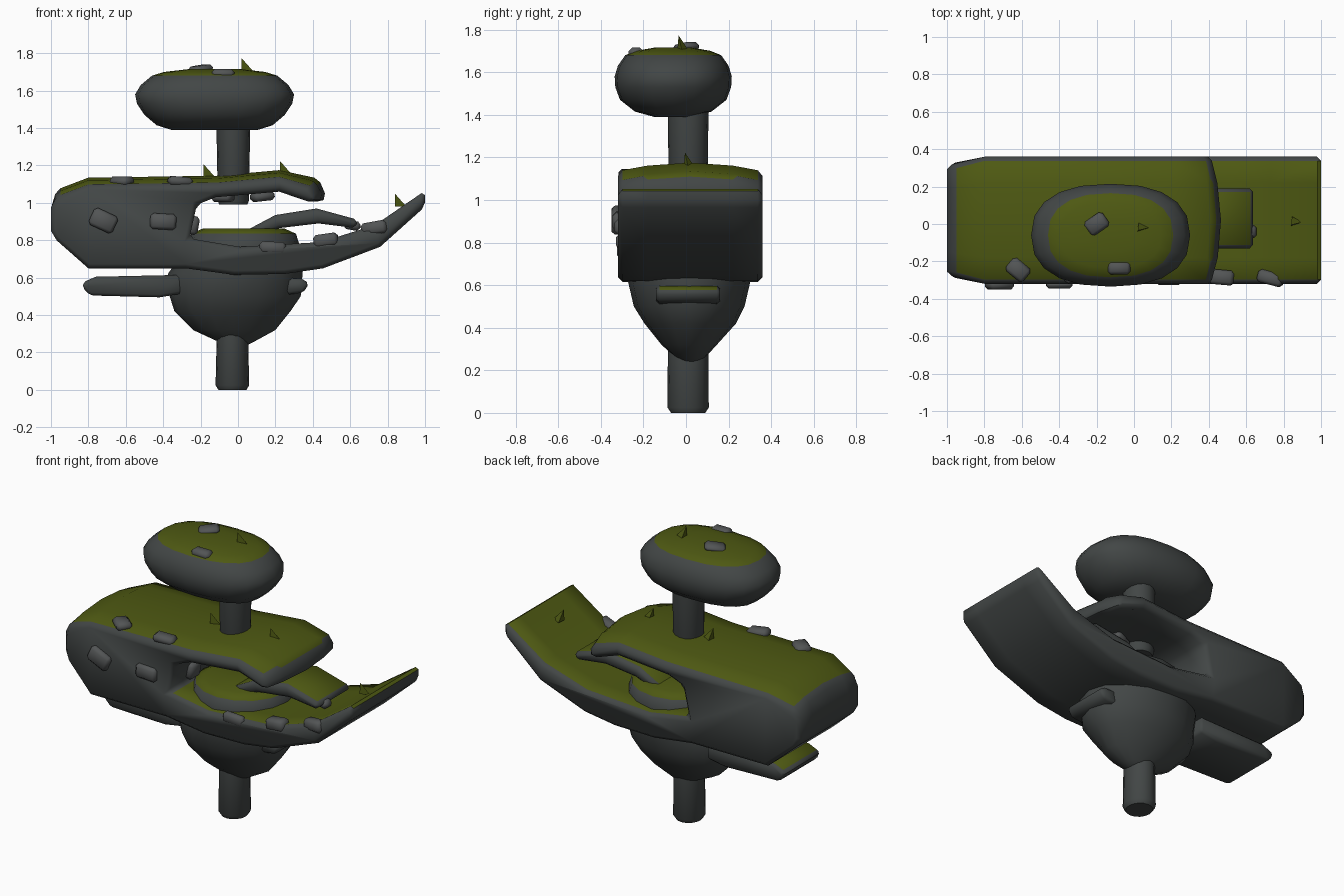
import bpy, bmesh, math
from mathutils import Matrix, Euler, Vector

if "Cube" in bpy.data.objects:
    bpy.data.objects.remove(bpy.data.objects["Cube"])


def mat(name, col):
    m = bpy.data.materials.new(name)
    m.diffuse_color = (*col, 1)
    m.use_nodes = True
    m.node_tree.nodes["Principled BSDF"].inputs["Base Color"].default_value = m.diffuse_color
    return m


STONE = mat("dark stone", (0.055, 0.062, 0.061))
MOSS = mat("moss green", (0.075, 0.098, 0.006))
PEBBLE = mat("light stone", (0.085, 0.09, 0.091))


def finish(bm, name, mats, moss_z=None, moss_n=0.76, smooth=50):
    """Turn a bmesh into an object; faces that look up above moss_z become mossy."""
    bmesh.ops.recalc_face_normals(bm, faces=bm.faces)
    bm.normal_update()
    if moss_z is not None:
        for f in bm.faces:
            if f.normal.z > moss_n and f.calc_center_median().z > moss_z:
                f.material_index = 1
    me = bpy.data.meshes.new(name)
    bm.to_mesh(me)
    bm.free()
    ob = bpy.data.objects.new(name, me)
    bpy.context.collection.objects.link(ob)
    for m in mats:
        me.materials.append(m)
    if smooth:
        bpy.ops.object.select_all(action='DESELECT')
        ob.select_set(True)
        bpy.context.view_layer.objects.active = ob
        bpy.ops.object.shade_smooth_by_angle(angle=math.radians(smooth))
    return ob


def bevel_sharp(bm, width, limit=0.75):
    bmesh.ops.recalc_face_normals(bm, faces=bm.faces)
    sharp = [e for e in bm.edges if e.calc_face_angle(0) > limit]
    bmesh.ops.bevel(bm, geom=sharp, offset=width, segments=1, profile=0.5,
                    affect='EDGES', clamp_overlap=True)


def slab(name, outline, ys, warp=None, caps=None, width=0.02, moss_z=0):
    """Extrude an x-z outline through the y stations, optionally warped."""
    bm = bmesh.new()
    n = len(outline)
    rings = []
    for y in ys:
        rings.append([bm.verts.new(warp(i, x, y, z) if warp else (x, y, z))
                      for i, (x, z) in enumerate(outline)])
    for a, b in zip(rings, rings[1:]):
        for i in range(n):
            j = (i + 1) % n
            bm.faces.new((a[i], a[j], b[j], b[i]))
    for r in (rings[0], rings[-1]):
        for c in caps or [range(n)]:
            bm.faces.new([r[i] for i in c])
    bevel_sharp(bm, width)
    return finish(bm, name, [STONE, MOSS], moss_z)


def lathe(name, rings, seg=16, power=2.0, moss_z=None, moss_n=0.7):
    """Stack of superellipse rings (cx, cy, z, rx, ry), closed at both ends."""
    bm = bmesh.new()
    loops = []
    for cx, cy, z, rx, ry in rings:
        loop = []
        for k in range(seg):
            a = 2 * math.pi * k / seg
            c, s = math.cos(a), math.sin(a)
            loop.append(bm.verts.new((
                cx + rx * math.copysign(abs(c) ** (2 / power), c),
                cy + ry * math.copysign(abs(s) ** (2 / power), s), z)))
        loops.append(loop)
    for a, b in zip(loops, loops[1:]):
        for i in range(seg):
            j = (i + 1) % seg
            bm.faces.new((a[i], a[j], b[j], b[i]))
    bm.faces.new(loops[0])
    bm.faces.new(loops[-1])
    return finish(bm, name, [STONE, MOSS], moss_z, moss_n)


# C-shaped main rock: long upper ledge, back wall and upturned lower ledge
BODY = [(-0.97, 1.07), (-0.80, 1.135), (-0.11, 1.145), (0.22, 1.175), (0.43, 1.13),
        (0.475, 1.03), (0.44, 1.0), (0.22, 1.06), (-0.12, 1.03), (-0.22, 0.99),
        (-0.26, 0.81), (0.01, 0.765), (0.44, 0.79), (0.73, 0.88), (1.0, 1.065),
        (1.0, 0.98), (0.76, 0.765), (0.455, 0.65), (0.25, 0.62), (-0.02, 0.615),
        (-0.28, 0.65), (-0.80, 0.65), (-0.97, 0.80), (-1.0, 0.85), (-1.0, 0.97)]


def body_warp(i, x, y, z):
    u2 = ((y - 0.02) / 0.34) ** 2
    if i <= 4:
        z -= 0.04 * u2                    # domed top
    if 4 <= i <= 6:
        x -= 0.05 * u2                    # rounded ledge tip
    if x < -0.9:
        y = 0.02 + (y - 0.02) * 0.87      # narrowed left end
    return (x, y, z)


slab("main_rock", BODY, [-0.32, -0.18, 0.02, 0.22, 0.36], body_warp,
     caps=[[0, 1, 21, 22, 23, 24], list(range(1, 22))], width=0.025, moss_z=0.7)

# Small arched ledge inside the gap
slab("arched_ledge", [(0.04, 0.85), (0.20, 0.935), (0.42, 0.97), (0.64, 0.91),
                      (0.63, 0.865), (0.43, 0.89), (0.22, 0.865), (0.06, 0.80)],
     [-0.13, 0.19], width=0.018, moss_z=0.8)

# Side ledges on the bowl
slab("left_ledge", [(-0.83, 0.575), (-0.76, 0.605), (-0.30, 0.615), (-0.30, 0.515),
                    (-0.42, 0.495), (-0.79, 0.505), (-0.83, 0.545)],
     [-0.13, 0.23], width=0.018, moss_z=0.5)
slab("right_ledge", [(0.22, 0.60), (0.34, 0.595), (0.38, 0.57), (0.35, 0.52),
                     (0.27, 0.51), (0.22, 0.53)],
     [-0.14, 0.16], width=0.015, moss_z=0.5)

# Pointed bowl under the main rock, its mossy top showing in the gap
lathe("bowl_rock", [(0.0, 0.02, 0.225, 0.02, 0.02), (-0.01, 0.02, 0.26, 0.10, 0.07),
                    (-0.02, 0.015, 0.32, 0.22, 0.13), (-0.03, 0.02, 0.42, 0.31, 0.215),
                    (-0.015, 0.015, 0.50, 0.35, 0.26), (-0.015, 0.015, 0.62, 0.36, 0.288),
                    (0.03, 0.015, 0.77, 0.30, 0.285), (0.03, 0.015, 0.835, 0.28, 0.265),
                    (0.03, 0.015, 0.862, 0.22, 0.21)], moss_z=0.8, moss_n=0.3)

# Crowning boulder
BOULDER = [(1.39, 0.23, 0.09), (1.415, 0.31, 0.18), (1.47, 0.375, 0.25), (1.53, 0.415, 0.272),
           (1.58, 0.425, 0.275), (1.63, 0.395, 0.26), (1.68, 0.335, 0.225), (1.70, 0.27, 0.175),
           (1.715, 0.14, 0.09)]
lathe("top_boulder", [(-0.125, -0.06, z, rx, ry) for z, rx, ry in BOULDER],
      seg=20, power=2.4, moss_z=1.68, moss_n=0.5)

# Posts below and above
lathe("lower_post", [(-0.03, 0.01, 0, 0.075, 0.08), (-0.03, 0.01, 0.025, 0.09, 0.097),
                     (-0.03, 0.01, 0.32, 0.083, 0.095)])
lathe("upper_post", [(-0.025, 0.01, 0.99, 0.075, 0.08), (-0.025, 0.01, 1.01, 0.083, 0.09),
                     (-0.025, 0.01, 1.5, 0.092, 0.097)])


# Loose stones: position, size, tilt about y, turn about z
STONES = [(-0.72, -0.325, 0.905, 0.14, 0.05, 0.10, 25, 0),
          (-0.40, -0.325, 0.90, 0.14, 0.04, 0.085, 3, 0),
          (-0.62, -0.245, 1.115, 0.12, 0.09, 0.05, 0, -40),
          (-0.31, -0.27, 1.115, 0.13, 0.08, 0.05, 5, 10),
          (0.185, -0.30, 0.76, 0.14, 0.05, 0.065, 3, 0),
          (0.47, -0.285, 0.80, 0.13, 0.08, 0.07, -8, -5),
          (0.73, -0.29, 0.865, 0.14, 0.07, 0.07, -10, -15),
          (-0.20, 0.0, 1.715, 0.12, 0.09, 0.04, -8, 35),
          (-0.08, -0.235, 1.69, 0.12, 0.07, 0.05, 0, 0),
          (-0.24, -0.1, 0.88, 0.06, 0.10, 0.10, 10, 0),
          (0.13, 0.02, 1.035, 0.12, 0.09, 0.05, -6, 20),
          (-0.08, -0.12, 1.03, 0.11, 0.09, 0.05, 0, -20),
          (0.61, -0.04, 0.88, 0.09, 0.07, 0.05, 10, 0)]
for k, (x, y, z, sx, sy, sz, ty, tz) in enumerate(STONES):
    bm = bmesh.new()
    bmesh.ops.create_cube(bm, size=1)
    bmesh.ops.scale(bm, vec=(sx, sy, sz), verts=bm.verts)
    bevel_sharp(bm, 0.016)
    rot = Euler((0, math.radians(ty), math.radians(tz))).to_matrix().to_4x4()
    bmesh.ops.transform(bm, matrix=Matrix.Translation((x, y, z)) @ rot, verts=bm.verts)
    finish(bm, f"loose_stone_{k + 1}", [PEBBLE])

# Grass spikes
for k, (x, y, z) in enumerate([(0.045, -0.02, 1.705), (-0.16, 0.01, 1.14),
                               (0.25, 0.01, 1.155), (0.865, 0.01, 0.98)]):
    bm = bmesh.new()
    v = [bm.verts.new(Vector((x, y, z)) + Vector(p)) for p in
         ((-0.025, -0.02, 0), (0.035, 0.0, 0), (-0.02, 0.03, 0), (-0.025, -0.015, 0.068))]
    for f in ((0, 1, 2), (0, 1, 3), (1, 2, 3), (2, 0, 3)):
        bm.faces.new([v[i] for i in f])
    finish(bm, f"grass_spike_{k + 1}", [MOSS], smooth=0)
